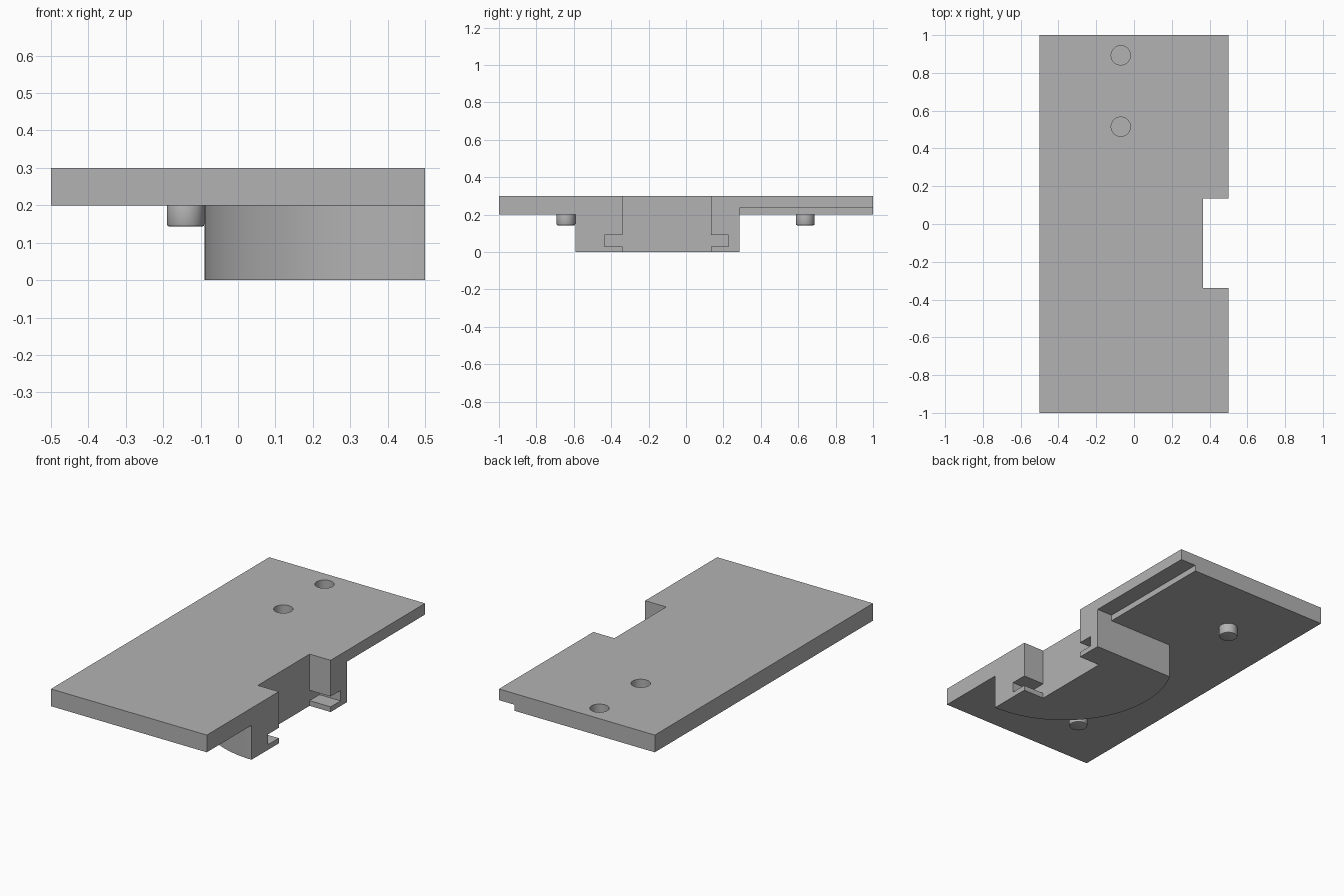
import bpy
import bmesh
from math import cos, sin, asin, pi

cube = bpy.data.objects.get("Cube")
if cube:
    bpy.data.objects.remove(cube, do_unlink=True)

grey = bpy.data.materials.new("light grey")
colour = (0.45, 0.45, 0.45, 1)
grey.diffuse_color = colour
grey.use_nodes = True
grey.node_tree.nodes["Principled BSDF"].inputs["Base Color"].default_value = colour


def prism(name, outline, z0, z1):
    """Extrude a flat outline between two heights."""
    bm = bmesh.new()
    base = bm.faces.new([bm.verts.new((x, y, z0)) for x, y in outline])
    top = bmesh.ops.extrude_face_region(bm, geom=[base])["geom"]
    bmesh.ops.translate(bm, vec=(0, 0, z1 - z0),
                        verts=[v for v in top if isinstance(v, bmesh.types.BMVert)])
    bmesh.ops.recalc_face_normals(bm, faces=bm.faces)
    mesh = bpy.data.meshes.new(name)
    bm.to_mesh(mesh)
    bm.free()
    mesh.materials.append(grey)
    obj = bpy.data.objects.new(name, mesh)
    bpy.context.collection.objects.link(obj)
    return obj


def box(name, x0, x1, y0, y1, z0, z1):
    return prism(name, [(x0, y0), (x1, y0), (x1, y1), (x0, y1)], z0, z1)


def disc(name, x, y, r, z0, z1, n=48):
    ring = [(x + r * cos(2 * pi * i / n), y + r * sin(2 * pi * i / n)) for i in range(n)]
    return prism(name, ring, z0, z1)


def activate(obj):
    bpy.ops.object.select_all(action="DESELECT")
    obj.select_set(True)
    bpy.context.view_layer.objects.active = obj


def combine(obj, other, operation):
    """Apply a boolean and discard the second solid."""
    other.hide_render = True
    mod = obj.modifiers.new(operation, "BOOLEAN")
    mod.operation = operation
    mod.solver = "EXACT"
    mod.object = other
    activate(obj)
    bpy.ops.object.modifier_apply(modifier=mod.name)
    bpy.data.objects.remove(other, do_unlink=True)


# Base plate with a round-fronted block underneath
EDGE, BACK, RADIUS = 0.5, 0.285, 0.59
plate = box("plate_and_block", -EDGE, EDGE, -1, 1, 0.2, 0.3)
start, end, steps = 1.5 * pi, pi - asin(BACK / RADIUS), 64
arc = [start + (end - start) * i / steps for i in range(steps + 1)]
outline = [(EDGE + RADIUS * cos(a), RADIUS * sin(a)) for a in arc] + [(EDGE, BACK)]
combine(plate, prism("block", outline, 0, 0.25), "UNION")

# Side notch, its undercut slot, and the rebate along the rear side edge
combine(plate, box("notch", 0.365, 0.7, -0.34, 0.135, -0.1, 0.4), "DIFFERENCE")
combine(plate, box("slot", 0.365, 0.7, -0.437, 0.226, 0.03, 0.09), "DIFFERENCE")
combine(plate, box("rebate", 0.4, 0.7, BACK, 1.2, 0.1, 0.235), "DIFFERENCE")

# Blind sockets in the top
for y in (0.515, 0.893):
    combine(plate, disc("socket", -0.07, y, 0.051, 0.24, 0.4), "DIFFERENCE")

# Locating pins under the plate, with softened tips
pins = []
for name, y in (("front_pin", -0.642), ("rear_pin", 0.637)):
    pin = disc(name, -0.14, y, 0.05, 0.143, 0.21)
    bevel = pin.modifiers.new("soft_tip", "BEVEL")
    bevel.width = 0.006
    bevel.segments = 2
    activate(pin)
    bpy.ops.object.modifier_apply(modifier=bevel.name)
    pins.append(pin)

for obj in [plate] + pins:
    activate(obj)
    bpy.ops.object.shade_smooth_by_angle(angle=pi / 6)
